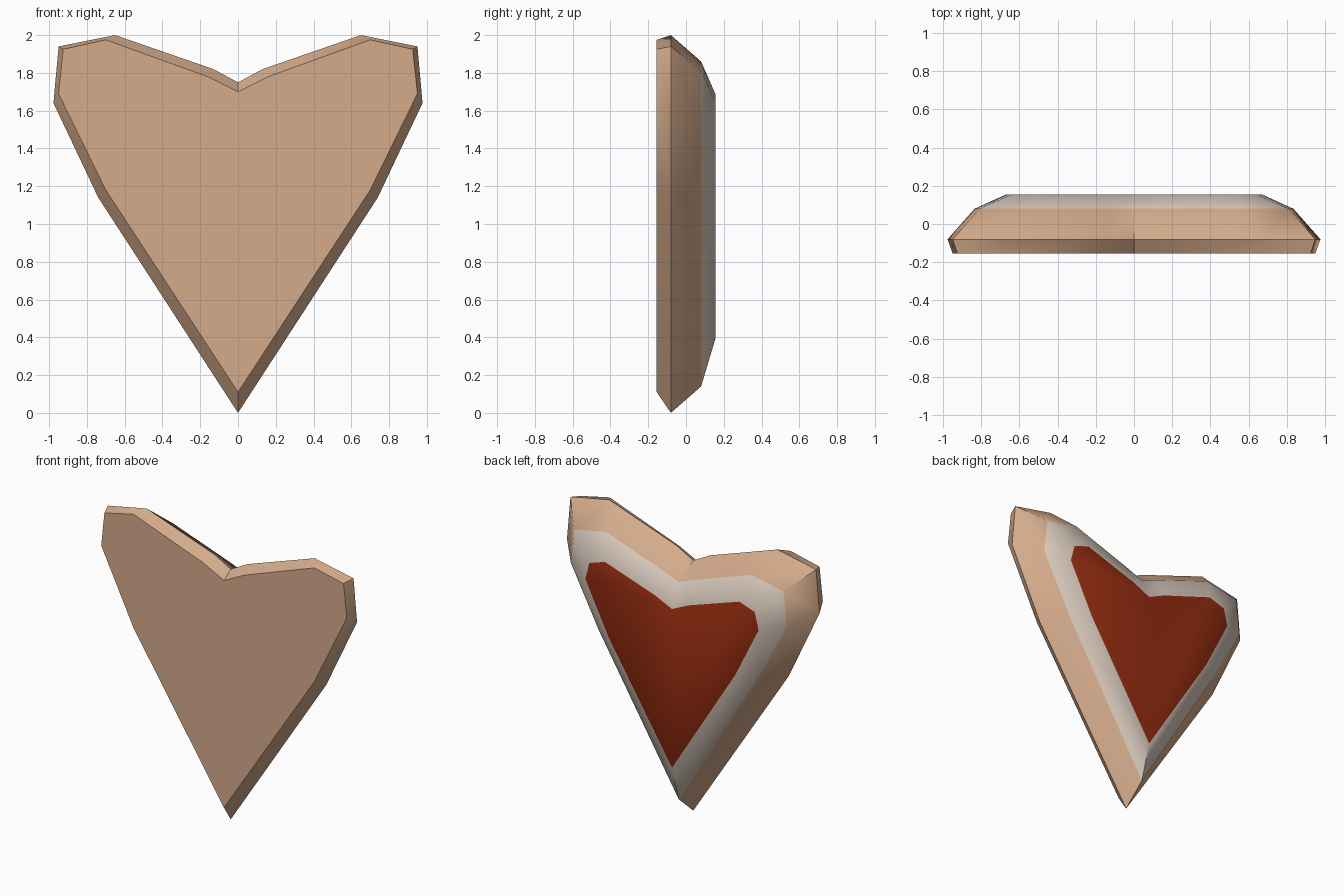
import bpy
import bmesh
import math

cube = bpy.data.objects.get("Cube")
if cube:
    bpy.data.objects.remove(cube, do_unlink=True)


def make_material(name, rgb):
    mat = bpy.data.materials.new(name)
    mat.use_nodes = True
    color = (*rgb, 1.0)
    mat.diffuse_color = color
    mat.node_tree.nodes["Principled BSDF"].inputs["Base Color"].default_value = color
    return mat


BISCUIT, CREAM, JAM = range(3)
materials = [
    make_material("biscuit tan", (0.66, 0.41, 0.26)),
    make_material("pale cream", (0.68, 0.58, 0.50)),
    make_material("dark red", (0.29, 0.025, 0.005)),
]

# Half outlines (x, z) from notch to tip, one per depth from front to back
layers = [
    (-0.155, [(0, 1.70), (0.16, 1.78), (0.70, 1.975), (0.925, 1.925),
              (0.95, 1.69), (0.70, 1.18), (0, 0.11)]),
    (-0.08, [(0, 1.75), (0.13, 1.82), (0.65, 2.0), (0.95, 1.94),
             (0.977, 1.64), (0.74, 1.14), (0, 0)]),
    (0.08, [(0, 1.66), (0.13, 1.71), (0.56, 1.86), (0.81, 1.81),
            (0.835, 1.57), (0.62, 1.16), (0, 0.14)]),
    (0.155, [(0, 1.50), (0.13, 1.56), (0.52, 1.69), (0.64, 1.65),
             (0.67, 1.53), (0.49, 1.17), (0, 0.39)]),
]


def heart_ring(bm, y, half):
    """Mirror a half outline into a closed ring of vertices."""
    outline = half + [(-x, z) for x, z in reversed(half[1:-1])]
    return [bm.verts.new((x, y, z)) for x, z in outline]


def build_heart(name):
    bm = bmesh.new()
    rings = [heart_ring(bm, y, half) for y, half in layers]
    # Side bands: biscuit rim and flank, then the cream slope
    for band, (a, b) in enumerate(zip(rings, rings[1:])):
        for i in range(len(a)):
            j = (i + 1) % len(a)
            face = bm.faces.new((a[i], a[j], b[j], b[i]))
            face.material_index = CREAM if band == 2 else BISCUIT
    # Flat front and red back
    bm.faces.new(rings[0]).material_index = BISCUIT
    bm.faces.new(rings[-1]).material_index = JAM
    bmesh.ops.recalc_face_normals(bm, faces=bm.faces[:])
    mesh = bpy.data.meshes.new(name)
    bm.to_mesh(mesh)
    bm.free()
    for mat in materials:
        mesh.materials.append(mat)
    obj = bpy.data.objects.new(name, mesh)
    bpy.context.collection.objects.link(obj)
    return obj


heart = build_heart("heart_biscuit")
bpy.ops.object.select_all(action="DESELECT")
heart.select_set(True)
bpy.context.view_layer.objects.active = heart
bpy.ops.object.shade_smooth_by_angle(angle=math.radians(35))
